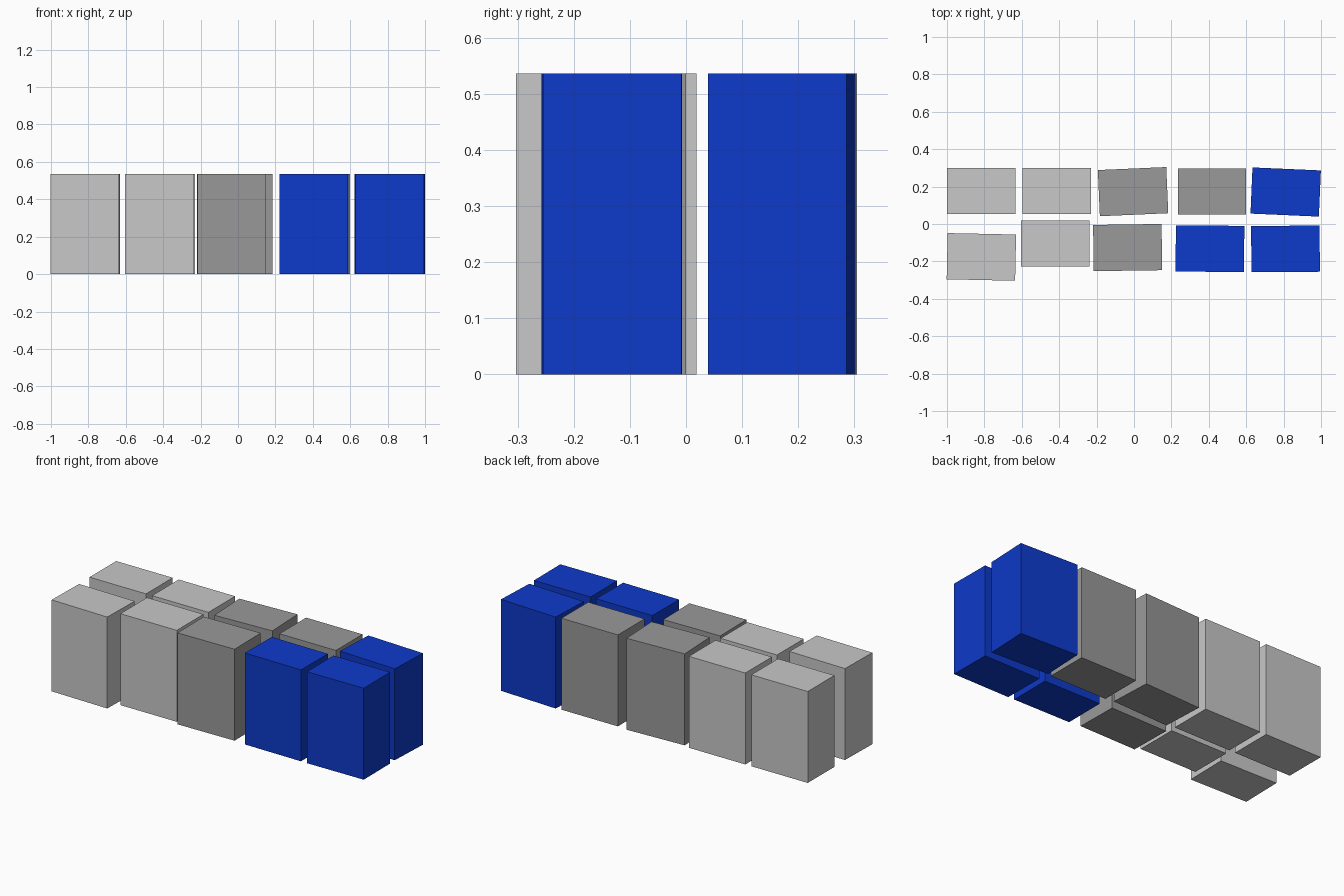
import bpy
from math import radians

default_cube = bpy.data.objects.get("Cube")
if default_cube:
    bpy.data.objects.remove(default_cube, do_unlink=True)

WIDTH, DEPTH, HEIGHT = 0.366, 0.247, 0.536


def make_material(name, rgb):
    colour = (*rgb, 1.0)
    mat = bpy.data.materials.new(name)
    mat.use_nodes = True
    mat.diffuse_color = colour
    mat.node_tree.nodes["Principled BSDF"].inputs["Base Color"].default_value = colour
    return mat


light_grey = make_material("light_grey", (0.58, 0.58, 0.58))
mid_grey = make_material("mid_grey", (0.32, 0.32, 0.32))
blue = make_material("blue", (0.004, 0.042, 0.59))


def make_box(name, x, y, turn, mat):
    """One upright box standing on the ground, turned slightly about z."""
    bpy.ops.mesh.primitive_cube_add(size=1, location=(x, y, HEIGHT / 2),
                                    rotation=(0, 0, radians(turn)))
    box = bpy.context.object
    box.name = name
    box.scale = (WIDTH, DEPTH, HEIGHT)
    box.data.materials.append(mat)


# Each row runs from right (-x) to left (+x): x, y, turn in degrees, colour
rows = {
    "back_box": [
        (-0.817, 0.177, 0, light_grey),
        (-0.412, 0.177, 0, light_grey),
        (-0.005, 0.173, 2.5, mid_grey),
        (0.417, 0.173, 0, mid_grey),
        (0.811, 0.171, -2.5, blue),
    ],
    "front_box": [
        (-0.816, -0.176, -1.2, light_grey),
        (-0.42, -0.105, 0, light_grey),
        (-0.034, -0.126, 0.8, mid_grey),
        (0.406, -0.132, -0.5, blue),
        (0.81, -0.133, 0.4, blue),
    ],
}
for row_name, boxes in rows.items():
    for number, (x, y, turn, mat) in enumerate(boxes, 1):
        make_box(f"{row_name}_{number}", x, y, turn, mat)
